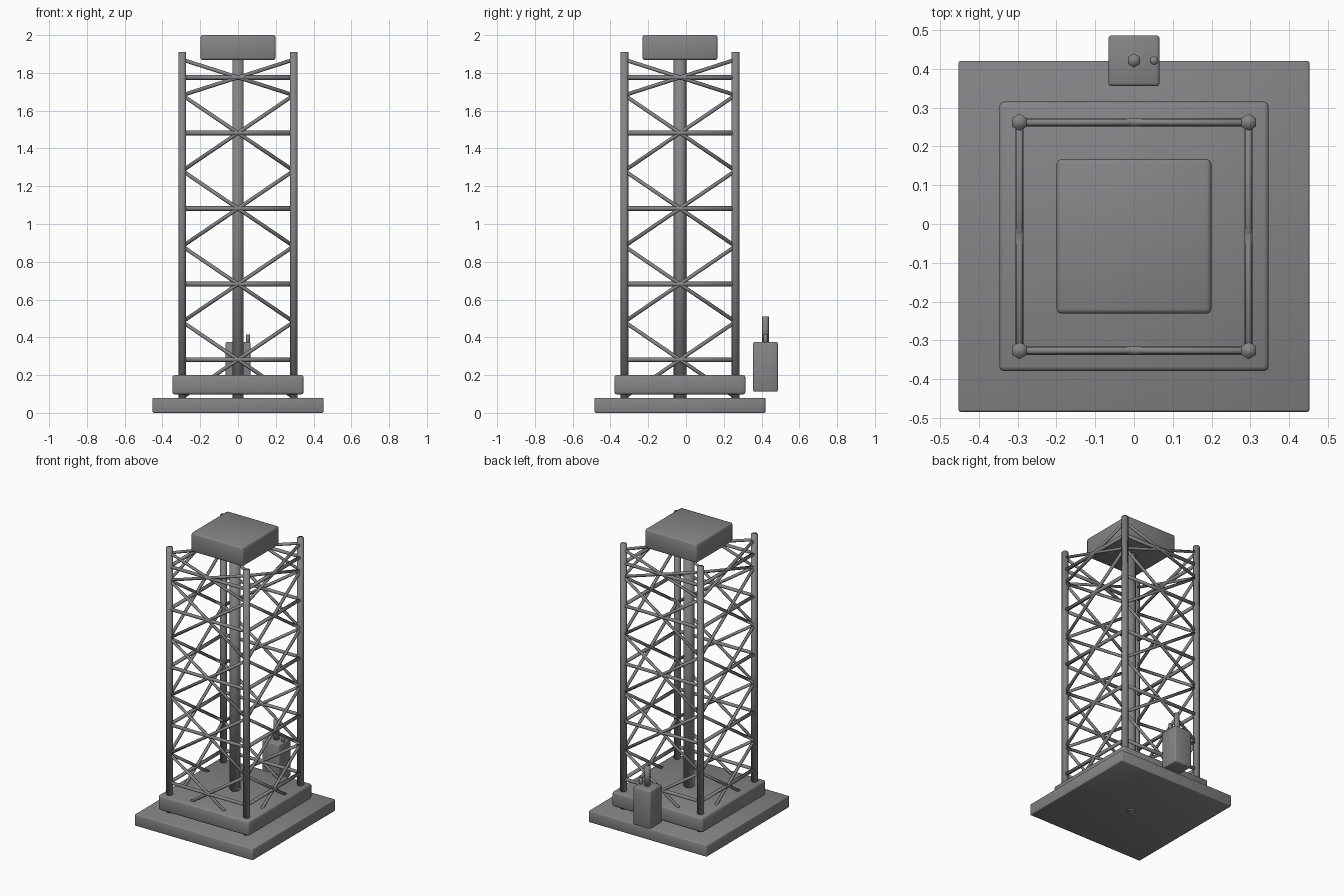
import bpy
from mathutils import Vector

if "Cube" in bpy.data.objects:
    bpy.data.objects.remove(bpy.data.objects["Cube"])

CY = -0.032          # tower axis in y
HX, HY = 0.295, 0.294  # half spacing of the legs

# Dark grey metal
metal = bpy.data.materials.new("dark_metal")
metal.diffuse_color = (0.235, 0.235, 0.25, 1)
metal.use_nodes = True
metal.node_tree.nodes["Principled BSDF"].inputs["Base Color"].default_value = metal.diffuse_color


def finish(ob):
    ob.data.materials.append(metal)
    bpy.ops.object.select_all(action='DESELECT')
    ob.select_set(True)
    bpy.context.view_layer.objects.active = ob
    bpy.ops.object.shade_smooth()


def box(name, lo, hi, bevel):
    lo, hi = Vector(lo), Vector(hi)
    bpy.ops.mesh.primitive_cube_add(size=1, location=(lo + hi) / 2)
    ob = bpy.context.object
    ob.name = name
    ob.scale = hi - lo
    bpy.ops.object.transform_apply(location=False, rotation=False, scale=True)
    mod = ob.modifiers.new("bevel", 'BEVEL')
    mod.width = bevel
    mod.segments = 2
    finish(ob)
    return ob


def rod(name, a, b, r, sides=6):
    a, b = Vector(a), Vector(b)
    d = b - a
    bpy.ops.mesh.primitive_cylinder_add(vertices=sides, radius=r, depth=d.length,
                                        location=(a + b) / 2)
    ob = bpy.context.object
    ob.name = name
    if abs(d.x) + abs(d.y) > 1e-6:
        ob.rotation_euler = d.to_track_quat('Z', 'Y').to_euler()
    finish(ob)
    return ob


# Base slabs and top cabin
box("base_plate", (-0.452, -0.484, 0), (0.452, 0.42, 0.08), 0.006)
box("foundation_block", (-0.347, CY - 0.347, 0.098), (0.347, CY + 0.347, 0.2), 0.012)
box("top_block", (-0.199, CY - 0.199, 1.868), (0.199, CY + 0.199, 2.0), 0.012)

# Central mast
rod("central_mast", (0, CY, 0), (0, CY, 1.9), 0.034)

# Corner legs
corners = [(-HX, CY - HY), (HX, CY - HY), (HX, CY + HY), (-HX, CY + HY)]
for x, y in corners:
    rod("corner_leg", (x, y, 0.08), (x, y, 1.91), 0.022)

# Horizontal rails and cross braces on each face
rails = [0.282, 0.682, 1.082, 1.482, 1.776]
levels = [0.082, 0.482, 0.882, 1.282, 1.682, 1.87]
for i in range(4):
    a, b = corners[i], corners[(i + 1) % 4]
    for z in rails:
        rod("rail", (*a, z), (*b, z), 0.0125)
    for z0, z1 in zip(levels, levels[1:]):
        rod("brace", (*a, z0), (*b, z1), 0.01)
        rod("brace", (*a, z1), (*b, z0), 0.01)

# Equipment canister with two stubs at the back
box("equipment_box", (-0.066, 0.355, 0.112), (0.066, 0.486, 0.375), 0.008)
rod("tall_stub", (0, 0.421, 0.36), (0, 0.421, 0.51), 0.018)
rod("short_stub", (0.052, 0.421, 0.36), (0.052, 0.421, 0.415), 0.012)
